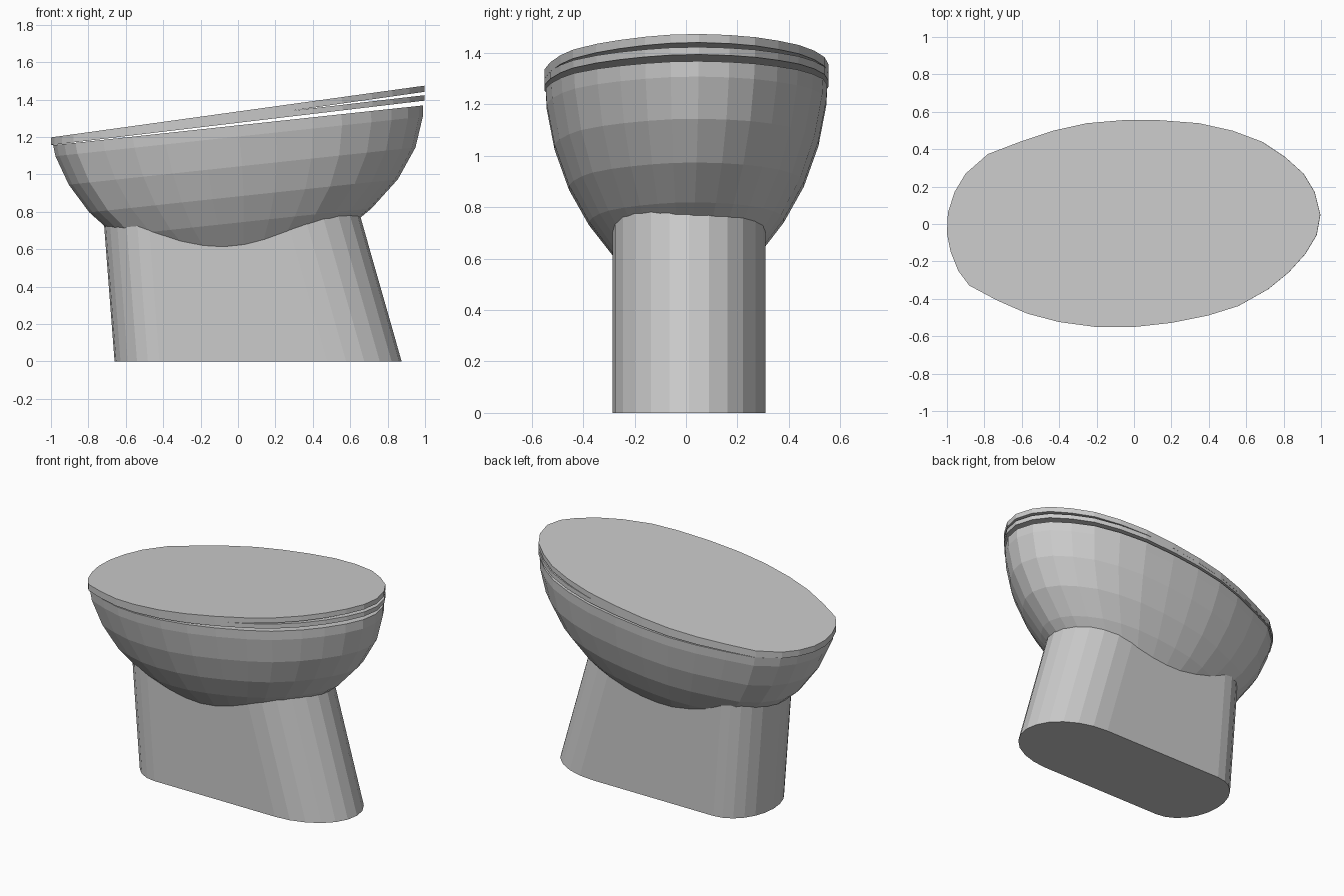
import bpy, bmesh, math

if "Cube" in bpy.data.objects:
    bpy.data.objects.remove(bpy.data.objects["Cube"])

# Oval outline shared by bowl, seat and lid (counter-clockwise, top view)
OVAL = [(1, .05), (.97, .17), (.91, .27), (.81, .36), (.69, .44), (.53, .50), (.35, .54),
        (.14, .556), (-.06, .556), (-.25, .54), (-.43, .50), (-.61, .44), (-.78, .375),
        (-.90, .27), (-.96, .17), (-.995, .06), (-1, -.05), (-.98, -.15), (-.94, -.25),
        (-.88, -.33), (-.73, -.41), (-.57, -.48), (-.40, -.525), (-.20, -.552), (0, -.552),
        (.20, -.53), (.40, -.49), (.56, -.44), (.72, -.35), (.83, -.26), (.92, -.16), (.98, -.06)]


def loft(name, rings, closed=False):
    """Skin a stack of equal-length rings; cap the ends, or join last to first."""
    bm = bmesh.new()
    vs = [[bm.verts.new(p) for p in r] for r in rings]
    n = len(vs[0])
    pairs = list(zip(vs, vs[1:]))
    if closed:
        pairs.append((vs[-1], vs[0]))
    else:
        bm.faces.new(vs[0])
        bm.faces.new(vs[-1])
    for a, b in pairs:
        for i in range(n):
            j = (i + 1) % n
            bm.faces.new((a[i], a[j], b[j], b[i]))
    bmesh.ops.recalc_face_normals(bm, faces=bm.faces)
    me = bpy.data.meshes.new(name)
    bm.to_mesh(me)
    bm.free()
    ob = bpy.data.objects.new(name, me)
    bpy.context.collection.objects.link(ob)
    return ob


def oval(scale, z_left, z_right, shift=0.0):
    """Oval on a sloping plane given by its heights at x = -1 and x = 1."""
    out = []
    for x, y in OVAL:
        x, y = x * scale + shift, y * scale
        out.append((x, y, z_left + (z_right - z_left) * (x + 1) / 2))
    return out


# Bowl: outer shell from bottom to rim, then a shallow inner cavity
OUTER = [(.75, .08), (.72, .30), (.64, .52), (.52, .685), (.38, .825), (.22, .927),
         (.06, .982), (0, .988)]
INNER = [(0, .85), (.15, .78), (.26, .60), (.30, .30)]
loft("bowl", [oval(s, 1.155 - d, 1.37 - d, min(.03, d * .1)) for d, s in OUTER + INNER])

# Seat ring
loft("seat", [oval(.997, 1.157, 1.395), oval(.997, 1.19, 1.424),
              oval(.72, 1.19, 1.424), oval(.72, 1.157, 1.395)], closed=True)

# Lid, slightly raised at the free end
loft("lid", [oval(.998, 1.158, 1.442, -.002), oval(.998, 1.198, 1.475, -.002)])


# Pedestal: flat sides with rounded ends, leaning at the right
def base_ring(z):
    left, right = -.66 - .077 * z, .875 - .285 * z
    pts = []
    for a0, end, depth, sign in ((-90, right, .40, 1), (90, left, .24, -1)):
        for k in range(13):
            a = math.radians(a0 + 15 * k)
            c = abs(math.cos(a))
            pts.append((end + sign * depth * (c - 1), .012 + .298 * math.sin(a), z))
    return pts


loft("pedestal", [base_ring(0), base_ring(.86)])
